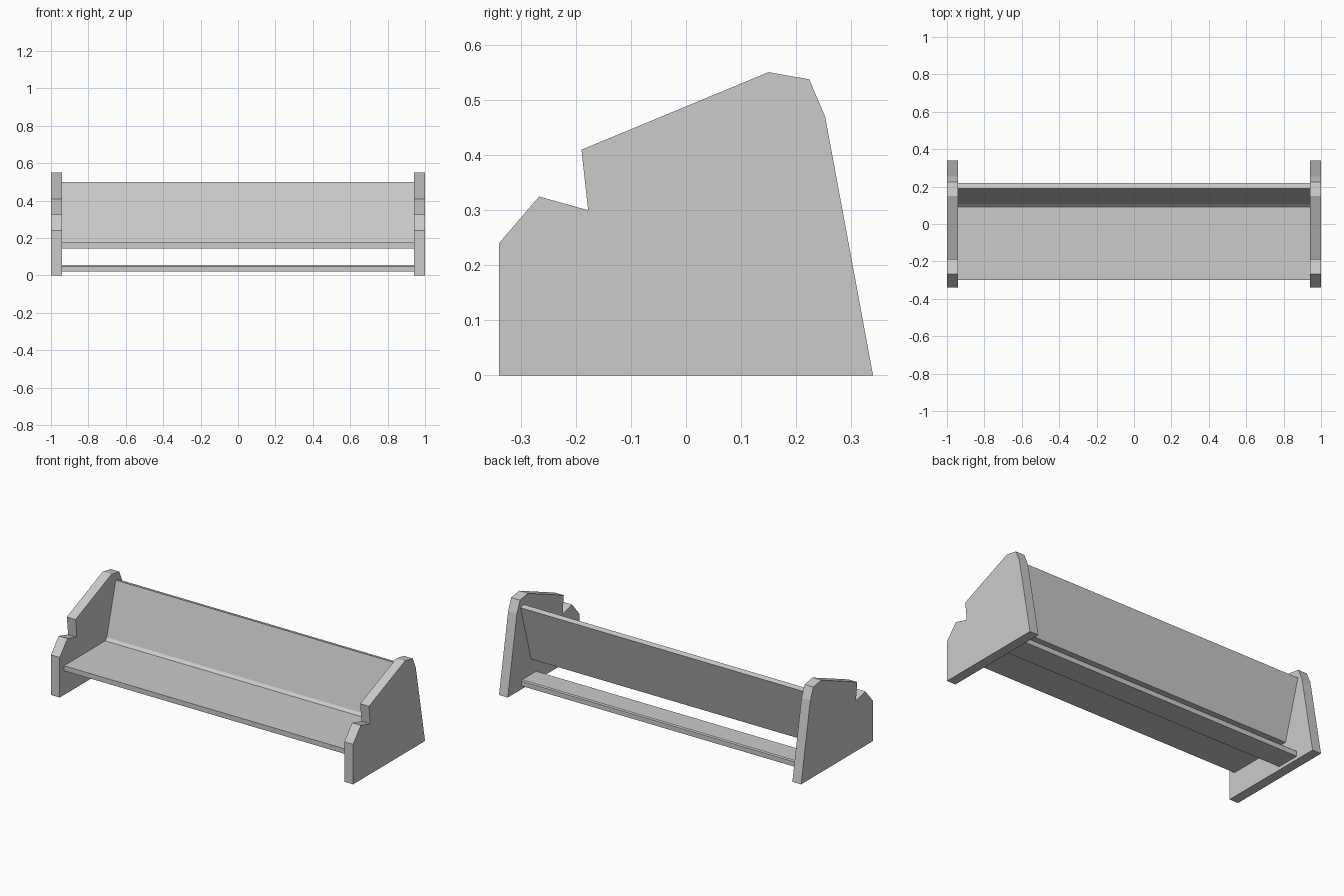
import bpy, bmesh

if "Cube" in bpy.data.objects:
    bpy.data.objects.remove(bpy.data.objects["Cube"])


def extrude_profile(name, profile, x0, x1):
    """Extrude a closed (y, z) profile along x."""
    bm = bmesh.new()
    face = bm.faces.new([bm.verts.new((x0, y, z)) for y, z in profile])
    ext = bmesh.ops.extrude_face_region(bm, geom=[face])
    verts = [g for g in ext["geom"] if isinstance(g, bmesh.types.BMVert)]
    bmesh.ops.translate(bm, verts=verts, vec=(x1 - x0, 0, 0))
    bmesh.ops.recalc_face_normals(bm, faces=bm.faces)
    mesh = bpy.data.meshes.new(name)
    bm.to_mesh(mesh)
    bm.free()
    obj = bpy.data.objects.new(name, mesh)
    bpy.context.collection.objects.link(obj)
    return obj


# Stepped end panels
panel = [(-0.34, 0), (0.34, 0), (0.253, 0.47), (0.224, 0.538), (0.15, 0.551),
         (-0.19, 0.41), (-0.178, 0.30), (-0.267, 0.325), (-0.34, 0.24)]
extrude_profile("left_end_panel", panel, -1.0, -0.942)
extrude_profile("right_end_panel", panel, 0.942, 1.0)

# Flat shelf joined to the leaning back board by a small chamfer
shelf_and_back = [(-0.30, 0.145), (0.118, 0.145), (0.22, 0.492), (0.19, 0.50),
                  (0.105, 0.19), (0.09, 0.175), (-0.30, 0.175)]
extrude_profile("shelf_and_back", shelf_and_back, -0.942, 0.942)

# Low stretcher with eased edges
y0, y1, z0, z1, c = 0.065, 0.21, 0.02, 0.055, 0.006
stretcher = [(y0, z0), (y1, z0), (y1, z1 - c), (y1 - c, z1),
             (y0 + c, z1), (y0, z1 - c)]
extrude_profile("lower_stretcher", stretcher, -0.942, 0.942)
